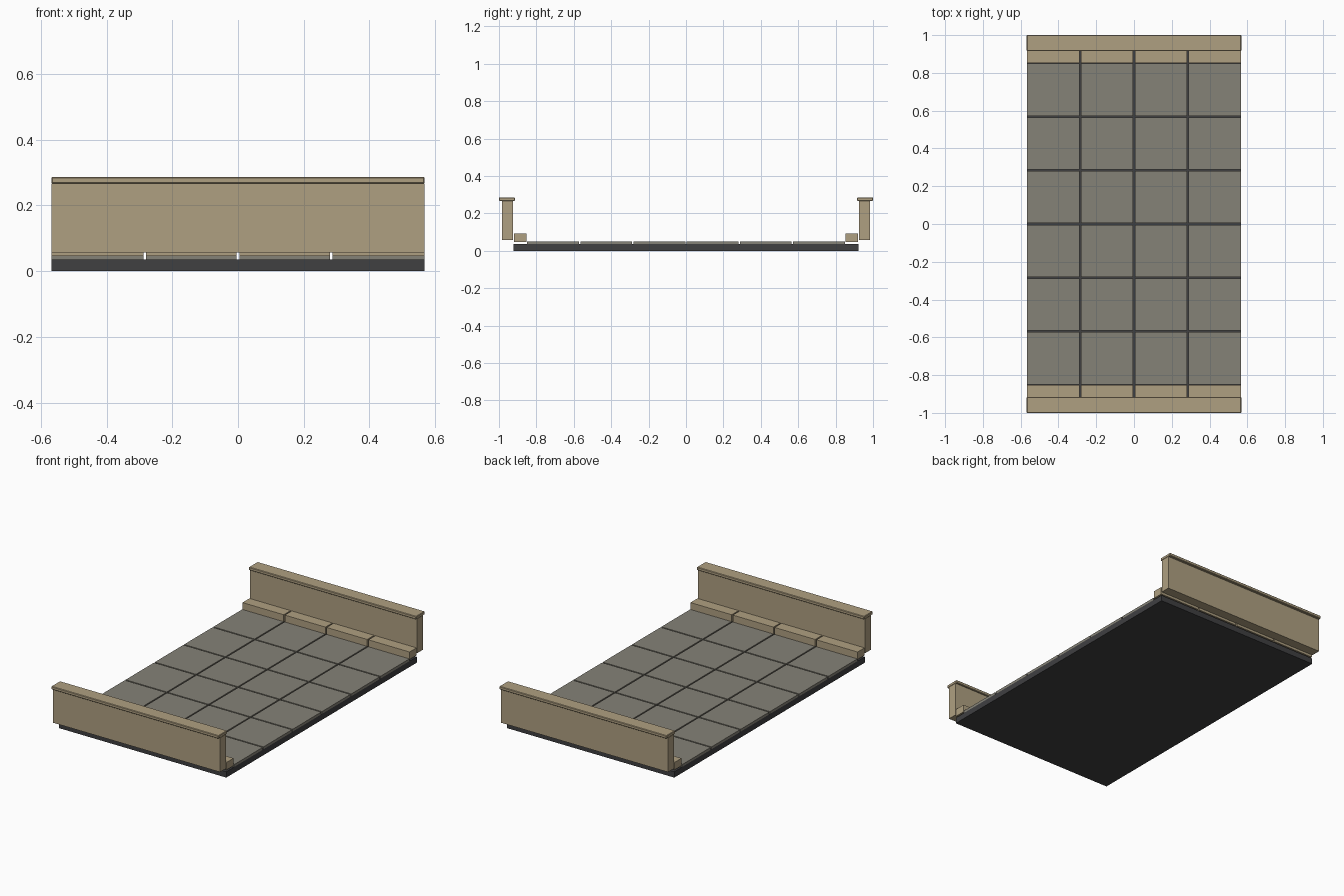
import bpy, bmesh

if "Cube" in bpy.data.objects:
    bpy.data.objects.remove(bpy.data.objects["Cube"])

def material(name, rgb):
    m = bpy.data.materials.new(name)
    m.diffuse_color = (*rgb, 1)
    m.use_nodes = True
    m.node_tree.nodes["Principled BSDF"].inputs["Base Color"].default_value = m.diffuse_color
    return m

STONE = material("tan stone", (0.43, 0.35, 0.22))
PAVING = material("grey paving", (0.235, 0.223, 0.185))
DARK = material("dark asphalt", (0.05, 0.05, 0.053))

def box(name, x, y, z, mat, bevel=0.0):
    """Box from (min, max) ranges, optionally with chamfered edges."""
    bm = bmesh.new()
    bmesh.ops.create_cube(bm, size=1)
    for v in bm.verts:
        v.co = [r[0] + (c + 0.5) * (r[1] - r[0]) for c, r in zip(v.co, (x, y, z))]
    if bevel:
        bmesh.ops.bevel(bm, geom=bm.edges[:], offset=bevel, segments=1, affect='EDGES')
    me = bpy.data.meshes.new(name)
    bm.to_mesh(me)
    bm.free()
    me.materials.append(mat)
    ob = bpy.data.objects.new(name, me)
    bpy.context.collection.objects.link(ob)
    return ob

W = 0.567          # half width
PITCH = W / 2      # slab spacing
GAP = 0.004        # half joint width

# Foundation
box("road_base", (-W, W), (-0.923, 0.923), (0, 0.036), DARK)

def span(i, n):
    """Extent of cell i of n, with joints only between cells."""
    lo, hi = (i - n / 2) * PITCH, (i + 1 - n / 2) * PITCH
    return (lo + (GAP if i else 0), hi - (GAP if i < n - 1 else 0))

# Paving slabs
for i in range(4):
    for j in range(6):
        box(f"paving_slab_{i}_{j}", span(i, 4), span(j, 6), (0.036, 0.051), PAVING)

# Kerbs and parapets on both sides
for side, s in (("front", -1), ("back", 1)):
    def ys(a, b):
        return tuple(sorted((s * a, s * b)))
    for i in range(4):
        box(f"{side}_kerb_{i}", span(i, 4), ys(0.853, 0.92), (0.046, 0.092), STONE)
    box(f"{side}_parapet", (-W, W), ys(0.925, 0.984), (0.057, 0.267), STONE)
    box(f"{side}_coping", (-W - 0.001, W + 0.001), ys(0.915, 1.0), (0.267, 0.286), STONE, 0.003)
